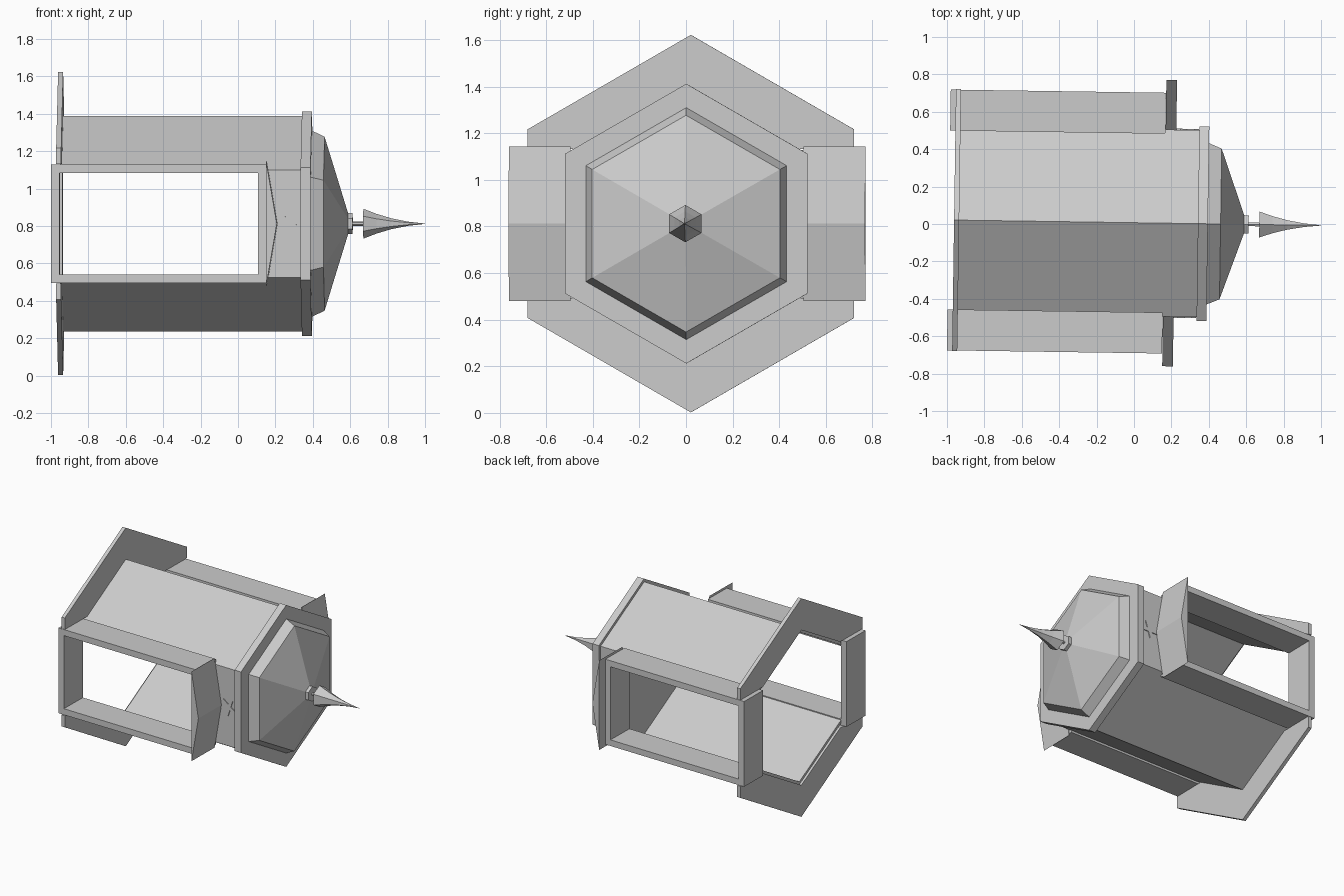
import bpy, bmesh, math
from mathutils import Matrix, Vector

if "Cube" in bpy.data.objects:
    bpy.data.objects.remove(bpy.data.objects["Cube"])

stone = bpy.data.materials.new("light_grey")
stone.diffuse_color = (0.6, 0.6, 0.6, 1)
stone.use_nodes = True
stone.node_tree.nodes["Principled BSDF"].inputs["Base Color"].default_value = stone.diffuse_color

# The tower lies along x, very slightly turned about z
PLACE = Matrix.Translation((0, 0.007, 0.812)) @ Matrix.Rotation(-0.0147, 4, 'Z')


def finish(name, bm):
    bmesh.ops.recalc_face_normals(bm, faces=bm.faces)
    bm.transform(PLACE)
    me = bpy.data.meshes.new(name)
    bm.to_mesh(me)
    bm.free()
    me.materials.append(stone)
    ob = bpy.data.objects.new(name, me)
    bpy.context.collection.objects.link(ob)


def extrude(name, pts, vec):
    """Flat polygon pushed along a vector."""
    bm = bmesh.new()
    a = [bm.verts.new(p) for p in pts]
    b = [bm.verts.new(Vector(p) + Vector(vec)) for p in pts]
    bm.faces.new(a)
    bm.faces.new(b[::-1])
    n = len(pts)
    for i in range(n):
        j = (i + 1) % n
        bm.faces.new((a[i], a[j], b[j], b[i]))
    finish(name, bm)


def frame(name, outer, inner, vec):
    """Closed border between two loops, pushed along a vector."""
    bm = bmesh.new()
    loops = [[bm.verts.new(Vector(p) + Vector(v)) for p in pts]
             for pts, v in ((outer, (0, 0, 0)), (inner, (0, 0, 0)),
                            (inner, vec), (outer, vec))]
    n = len(outer)
    for k in range(4):
        p, q = loops[k], loops[(k + 1) % 4]
        for i in range(n):
            j = (i + 1) % n
            bm.faces.new((p[i], p[j], q[j], q[i]))
    finish(name, bm)


def hex_loft(name, profile):
    """Six-sided solid along x from (x, corner radius) pairs."""
    bm = bmesh.new()
    rings = [[bm.verts.new((x, r * math.sin(k * math.pi / 3),
                            r * math.cos(k * math.pi / 3))) for k in range(6)]
             for x, r in profile]
    for a, b in zip(rings, rings[1:]):
        for i in range(6):
            j = (i + 1) % 6
            bm.faces.new((a[i], a[j], b[j], b[i]))
    bm.faces.new(rings[0])
    bm.faces.new(rings[-1][::-1])
    finish(name, bm)


def rect(x0, x1, y, h):
    return [(x0, y, -h), (x1, y, -h), (x1, y, h), (x0, y, h)]


# Slanted walls and base flange, upper and lower halves
for side, s in (("upper", 1), ("lower", -1)):
    wall = [(-.5, .288), (0, .577), (.5, .288), (.48, .277), (0, .554), (-.48, .277)]
    extrude(side + "_walls", [(-.945, y, s * z) for y, z in wall], (1.295, 0, 0))
    flange = [(-.7, .32), (-.7, .405), (0, .81), (.7, .405), (.7, .32),
              (.443, .32), (0, .575), (-.443, .32)]
    extrude(side + "_base_flange", [(-.962, y, s * z) for y, z in flange], (.027, 0, 0))

# Doorways, their gables, side walls and star ornaments
for side, s in (("front", -1), ("back", 1)):
    frame(side + "_door_frame", rect(-.99, .16, s * .478, .316),
          rect(-.945, .118, s * .478, .271), (0, s * .219, 0))
    extrude(side + "_door_gable",
            [(.162, s * .5, -.332), (.219, s * .5, 0), (.162, s * .5, .332)],
            (0, s * .265, 0))
    extrude(side + "_side_wall", rect(.13, .35, s * .48, .288), (0, s * .02, 0))
    star = []
    for k in range(10):
        r = .065 if k % 2 == 0 else .025
        a = math.pi * k / 5
        star.append((.277 + r * math.sin(a), s * .498, -r * math.cos(a)))
    extrude(side + "_star", star, (0, s * .008, 0))

# Roof and spire
hex_loft("roof_collar", [(.342, .6), (.395, .6)])
hex_loft("roof", [(.39, .5), (.463, .465), (.592, .045)])
hex_loft("spire_ring", [(.588, .056), (.613, .056)])
hex_loft("spire_rod", [(.61, .011), (.675, .011)])
hex_loft("spire", [(.67, .08), (.74, .053), (.82, .029), (.91, .011), (1.0, .001)])
